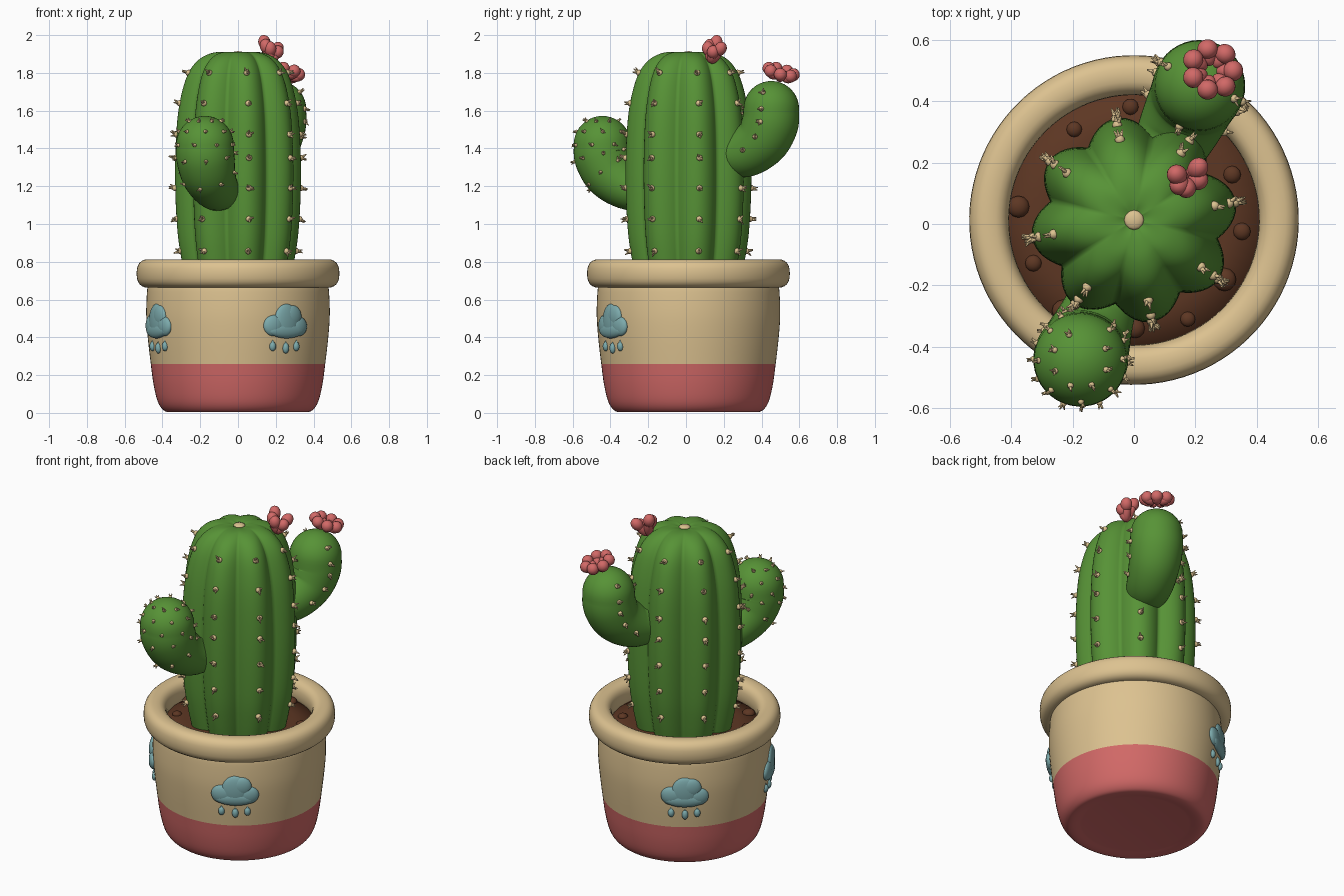
import bpy, bmesh, math, random
from mathutils import Vector, Matrix

if "Cube" in bpy.data.objects:
    bpy.data.objects.remove(bpy.data.objects["Cube"])

random.seed(4)
CY = 0.013  # centre of pot in y


def material(name, rgb):
    m = bpy.data.materials.new(name)
    m.diffuse_color = (*rgb, 1)
    m.use_nodes = True
    m.node_tree.nodes["Principled BSDF"].inputs["Base Color"].default_value = m.diffuse_color
    return m


GREEN = material("cactus green", (0.095, 0.29, 0.037))
CREAM = material("cream", (0.72, 0.54, 0.28))
RED = material("coral red", (0.64, 0.14, 0.135))
BLUE = material("cloud blue", (0.20, 0.40, 0.41))
BROWN = material("soil brown", (0.11, 0.038, 0.017))


def finish(bm, name, *mats):
    bmesh.ops.recalc_face_normals(bm, faces=bm.faces)
    me = bpy.data.meshes.new(name)
    bm.to_mesh(me)
    bm.free()
    for m in mats:
        me.materials.append(m)
    for p in me.polygons:
        p.use_smooth = True
    ob = bpy.data.objects.new(name, me)
    bpy.context.collection.objects.link(ob)
    return ob


def spline(pts, steps=6):
    # Catmull-Rom through a list of tuples
    v = [Vector(p) for p in pts]
    v = [2 * v[0] - v[1]] + v + [2 * v[-1] - v[-2]]
    out = []
    for i in range(1, len(v) - 2):
        a, b, c, d = v[i - 1:i + 3]
        for k in range(steps):
            t = k / steps
            out.append(0.5 * (2 * b + (c - a) * t + (2 * a - 5 * b + 4 * c - d) * t * t
                              + (3 * b - a - 3 * c + d) * t ** 3))
    return out + [v[-2]]


def skin(bm, rings):
    # join rings of points into a closed tube
    vs = [[bm.verts.new(p) for p in r] for r in rings]
    n = len(vs[0])
    for a, b in zip(vs, vs[1:]):
        for j in range(n):
            bm.faces.new((a[j], a[(j + 1) % n], b[(j + 1) % n], b[j]))
    bm.faces.new(vs[0][::-1])
    bm.faces.new(vs[-1])


def lathe(bm, profile, seg=96, shape=lambda a: 1.0):
    skin(bm, [[(r * shape(a) * math.cos(a), CY + r * shape(a) * math.sin(a), z)
               for a in (RIB0 + 2 * math.pi * j / seg for j in range(seg))] for r, z in profile])


def ellipsoid(bm, loc, axis, size, seg=16):
    # size = (width, depth, length along axis)
    rot = Vector(axis).to_track_quat('Z', 'Y').to_matrix().to_4x4()
    bmesh.ops.create_uvsphere(bm, u_segments=seg, v_segments=seg * 5 // 8, radius=1,
                              matrix=Matrix.Translation(loc) @ rot @ Matrix.Diagonal((*size, 1)))


def spine(bm, loc, axis, s=1.0):
    # soft nub with a few short pricks
    axis = Vector(axis).normalized()
    loc = Vector(loc)
    ellipsoid(bm, loc, axis, (0.017 * s, 0.017 * s, 0.018 * s), 8)
    for k in range(3):
        d = (axis + 0.55 * Vector([random.uniform(-1, 1) for _ in range(3)])).normalized()
        rot = d.to_track_quat('Z', 'Y').to_matrix().to_4x4()
        bmesh.ops.create_cone(bm, cap_ends=True, segments=6, radius1=0.011 * s, radius2=0.002,
                              depth=0.04 * s, matrix=Matrix.Translation(loc + d * 0.017 * s) @ rot)


RIB0 = math.radians(10)

# pot: wall, rolled rim, inner wall; red below z = 0.26
wall = [(0.30, 0.012), (0.36, 0.004), (0.395, 0.015), (0.425, 0.06), (0.447, 0.15), (0.462, 0.26),
        (0.478, 0.40), (0.486, 0.52), (0.482, 0.64), (0.475, 0.68)]
bm = bmesh.new()
lathe(bm, [(0.02, 0.012)] + [tuple(p) for p in spline(wall, 4)])
for f in bm.faces:
    f.material_index = 1 if f.calc_center_median().z < 0.26 else 0
finish(bm, "pot", CREAM, RED)


def sup(c):
    return math.copysign(abs(c) ** 0.8, c)


bm = bmesh.new()
rim = [(0.472 + 0.065 * sup(math.cos(t)), 0.738 + 0.075 * sup(math.sin(t)))
       for t in (2 * math.pi * k / 24 for k in range(25))]
lathe(bm, rim)
caps = [f for f in bm.faces if len(f.verts) > 4]
bmesh.ops.delete(bm, geom=caps, context='FACES_ONLY')
bmesh.ops.remove_doubles(bm, verts=bm.verts, dist=1e-5)
finish(bm, "pot_rim", CREAM)

# soil with loose lumps
bm = bmesh.new()
lathe(bm, [(0.43, 0.66), (0.43, 0.695), (0.30, 0.705), (0.05, 0.71)], 64)
for k in range(11):
    a = k * 2 * math.pi / 11 + random.uniform(-0.2, 0.2)
    r, s = random.uniform(0.35, 0.385), random.uniform(0.022, 0.04)
    ellipsoid(bm, (r * math.cos(a), CY + r * math.sin(a), 0.70), (0, 0, 1), (s, s, s * 0.7), 12)
finish(bm, "soil", BROWN)

# ribbed cactus body
body = spline([(0.27, 0.66), (0.30, 0.80), (0.323, 0.95), (0.335, 1.15), (0.336, 1.35), (0.325, 1.55),
               (0.302, 1.69), (0.265, 1.80), (0.21, 1.87), (0.14, 1.905), (0.07, 1.91), (0.012, 1.897)], 5)
bm = bmesh.new()
lathe(bm, [tuple(p) for p in body], 128, lambda a: 0.83 + 0.17 * abs(math.cos(4 * (a - RIB0))))
finish(bm, "cactus_body", GREEN)

# spines along each rib, and the nub at the crown
bm = bmesh.new()
for k in range(8):
    a = RIB0 + k * math.pi / 4
    for i in range(7):
        z = 0.86 + 0.157 * i
        j = min(range(len(body) - 1), key=lambda q: abs(body[q].y - z))
        t = body[j + 1] - body[j - 1]
        r = body[j].x
        if (k == 1 and 1.2 < z < 1.6) or (k == 5 and 1.05 < z < 1.3):
            continue  # covered by the arms
        spine(bm, (r * math.cos(a), CY + r * math.sin(a), body[j].y),
              (t.y * math.cos(a), t.y * math.sin(a), -t.x))
ellipsoid(bm, (0, CY, 1.902), (0, 0, 1), (0.033, 0.033, 0.013), 12)
finish(bm, "body_spines", CREAM)


def arm(name, degrees, path, spots, size):
    # path rows: distance from the body axis, height, radius; the end is domed
    a = math.radians(degrees)
    d, side = Vector((math.cos(a), math.sin(a), 0)), Vector((-math.sin(a), math.cos(a), 0))
    rows = spline(path, 6)
    x, z, r = rows[-1]
    rows += [Vector((x, z + r * math.sin(t), r * math.cos(t))) for t in (k * math.pi / 20 for k in range(1, 10))]
    rows.append(Vector((x, z + r, 0.004)))
    frames = []
    for i, p in enumerate(rows):
        t = rows[min(i + 1, len(rows) - 1)] - rows[max(i - 1, 0)]
        t = Vector((t.x, t.y, 0)).normalized()
        up = d * t.y + Vector((0, 0, -t.x))  # outer side of the bend
        frames.append((d * p.x + Vector((0, CY, p.y)), up, p.z))

    def at(i, ang):
        c, up, rad = frames[i]
        n = up * math.cos(ang) + side * math.sin(ang)
        return c + n * rad, n

    bm = bmesh.new()
    skin(bm, [[at(i, 2 * math.pi * j / 40)[0] for j in range(40)] for i in range(len(frames))])
    finish(bm, name, GREEN)
    bm = bmesh.new()
    for i, deg in spots:
        p, n = at(i, math.radians(deg))
        lift = max(0, i - len(rows) + 10) / 7
        spine(bm, p, n + Vector((0, 0, lift)), size)
    finish(bm, name + "_spines", CREAM)


arm("front_arm", 249,
    [(0.18, 1.185, 0.10), (0.32, 1.19, 0.12), (0.43, 1.26, 0.143), (0.48, 1.35, 0.154), (0.488, 1.42, 0.152)],
    [(i, g + (22 if n % 2 else 0)) for n, i in enumerate((13, 19, 24, 27, 30))
     for g in (-135, -90, -45, 0, 45, 90, 135)], 0.62)
arm("back_arm", 64,
    [(0.18, 1.375, 0.105), (0.32, 1.375, 0.13), (0.43, 1.44, 0.143), (0.48, 1.53, 0.15), (0.488, 1.61, 0.147)],
    [(i, g) for i in (9, 14, 19, 24, 28) for g in (-85, 85)] + [(i, 180) for i in (18, 24)], 0.85)

# ring-shaped flower on the back arm
bm = bmesh.new()
tilt = Vector((0.2, 0.25, 0.95)).to_track_quat('Z', 'Y')
for k in range(7):
    a = 2 * math.pi * k / 7 + 0.2
    out = tilt @ Vector((math.cos(a), math.sin(a), 0.35))
    base = Vector((0.25, 0.497, 1.77))
    ellipsoid(bm, base + out * 0.055, out, (0.026, 0.026, 0.04))
    ellipsoid(bm, base + out * 0.07 + Vector((0, 0, 0.012)), out, (0.034, 0.034, 0.032))
finish(bm, "arm_flower", RED)

# upright flower on the body
bm = bmesh.new()
for dx, dy, dz, ln in ((-0.035, 0.03, 0.125, 1), (0.045, 0.055, 0.085, 1), (0.0, -0.02, 0.085, 1),
                       (0.045, 0.01, 0.065, 0.9), (-0.025, -0.01, 0.10, 1)):
    v = Vector((dx, dy, dz))
    base = Vector((0.17, 0.135, 1.855))
    ellipsoid(bm, base + v * 0.5, v, (0.026, 0.026, v.length * 0.55))
    ellipsoid(bm, base + v * 0.85, v, (0.033, 0.033, 0.04 * ln))
finish(bm, "body_flower", RED)

# rain clouds on the pot: puffs and drops as flattened blobs (offset, z, half width, half height)
PUFFS = [(0, 0.485, 0.075, 0.092), (-0.075, 0.462, 0.06, 0.056), (0.08, 0.458, 0.056, 0.052),
         (0.035, 0.51, 0.06, 0.06), (0, 0.437, 0.11, 0.042)]
DROPS = [(-0.078, 0.352, 0.018, 0.025), (0.002, 0.343, 0.018, 0.028), (0.072, 0.352, 0.018, 0.025)]
for n, deg in enumerate((302, 207, 125)):
    bm = bmesh.new()
    for u, z, w, h in PUFFS + DROPS:
        a = math.radians(deg) + u / 0.485
        r = 0.484 if z > 0.4 else 0.474
        rot = Matrix.Rotation(a, 4, 'Z')
        bmesh.ops.create_uvsphere(bm, u_segments=20, v_segments=14, radius=1,
                                  matrix=Matrix.Translation((r * math.cos(a), CY + r * math.sin(a), z)) @ rot
                                  @ Matrix.Diagonal((0.024 if z > 0.4 else 0.017, w, h, 1)))
        if z < 0.4:  # pointed tip of a drop
            bmesh.ops.create_cone(bm, segments=12, radius1=0.014, radius2=0.001, depth=0.03,
                                  matrix=Matrix.Translation((r * math.cos(a), CY + r * math.sin(a), z + 0.022)) @ rot)
    finish(bm, "rain_cloud_%d" % (n + 1), BLUE)
